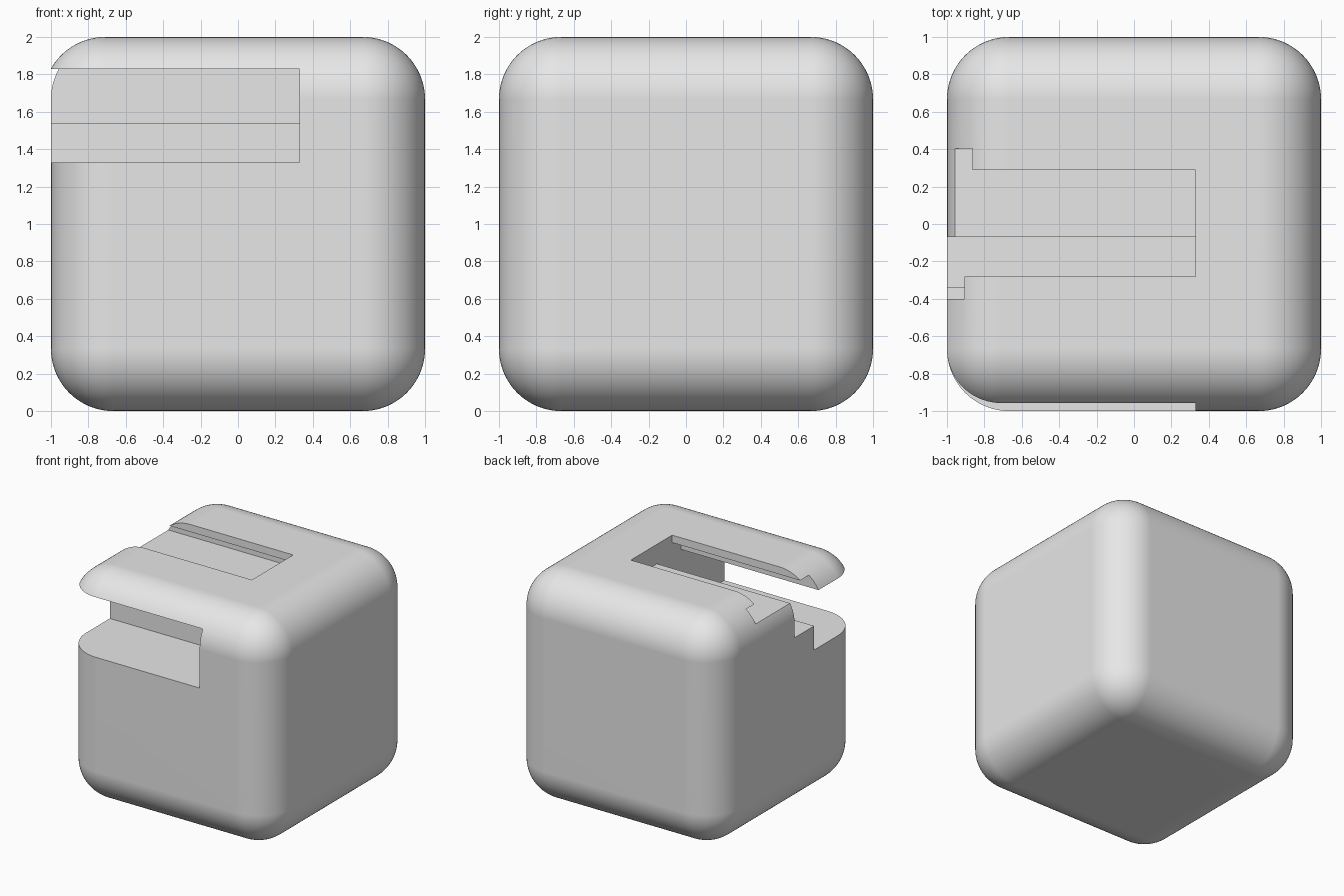
import bpy
import bmesh

old = bpy.data.objects.get("Cube")
if old:
    bpy.data.objects.remove(old, do_unlink=True)

RADIUS = 0.333
SLOT_END = 0.33      # x where the channel stops inside the block
SHIFT = 0.043        # how far the overhanging lip slides out to the right side

grey = bpy.data.materials.new("plain grey")
grey.use_nodes = True
colour = (0.8, 0.8, 0.8, 1.0)
grey.diffuse_color = colour
grey.node_tree.nodes["Principled BSDF"].inputs["Base Color"].default_value = colour


def add_object(name, bm):
    bmesh.ops.recalc_face_normals(bm, faces=bm.faces)
    mesh = bpy.data.meshes.new(name)
    bm.to_mesh(mesh)
    bm.free()
    mesh.materials.append(grey)
    obj = bpy.data.objects.new(name, mesh)
    bpy.context.collection.objects.link(obj)
    return obj


# Rounded block
bm = bmesh.new()
bmesh.ops.create_cube(bm, size=2)
bmesh.ops.translate(bm, verts=bm.verts, vec=(0, 0, 1))
block = add_object("rounded_block", bm)
bevel = block.modifiers.new("rounding", "BEVEL")
bevel.width = RADIUS
bevel.segments = 20
bevel.limit_method = "NONE"

# Stepped channel from the front to the top, as a (y, z) profile
profile = [
    (-1.2, 1.33), (-0.34, 1.33), (-0.34, 1.54), (-0.07, 1.54),
    (-0.07, 1.83), (0.405, 1.83), (0.405, 1.935), (0.29, 1.935),
    (0.29, 2.2), (-0.28, 2.2), (-0.28, 1.935), (-0.4, 1.935),
    (-0.4, 1.83), (-1.2, 1.83),
]
bm = bmesh.new()
face = bm.faces.new([bm.verts.new((-1.2, y, z)) for y, z in profile])
sweep = bmesh.ops.extrude_face_region(bm, geom=[face], use_keep_orig=True)
moved = [v for v in sweep["geom"] if isinstance(v, bmesh.types.BMVert)]
bmesh.ops.translate(bm, verts=moved, vec=(SLOT_END + 1.2, 0, 0))
cutter = add_object("channel_cutter", bm)

cut = block.modifiers.new("channel", "BOOLEAN")
cut.operation = "DIFFERENCE"
cut.solver = "EXACT"
cut.object = cutter

# Bake the cut so that the lip can be moved
bpy.context.view_layer.update()
graph = bpy.context.evaluated_depsgraph_get()
baked = bpy.data.meshes.new_from_object(block.evaluated_get(graph))
block.modifiers.clear()
block.data = baked
bpy.data.objects.remove(cutter, do_unlink=True)

# Slide the free end of the overhanging lip outward
for v in baked.vertices:
    if v.co.x < -0.5 and v.co.y < -0.2 and v.co.z > 1.82:
        v.co.x -= SHIFT
baked.update()

# Smooth rounding, crisp channel edges
bpy.ops.object.select_all(action="DESELECT")
block.select_set(True)
bpy.context.view_layer.objects.active = block
bpy.ops.object.shade_smooth_by_angle(angle=0.52)
weighted = block.modifiers.new("flat sides", "WEIGHTED_NORMAL")
weighted.keep_sharp = True
